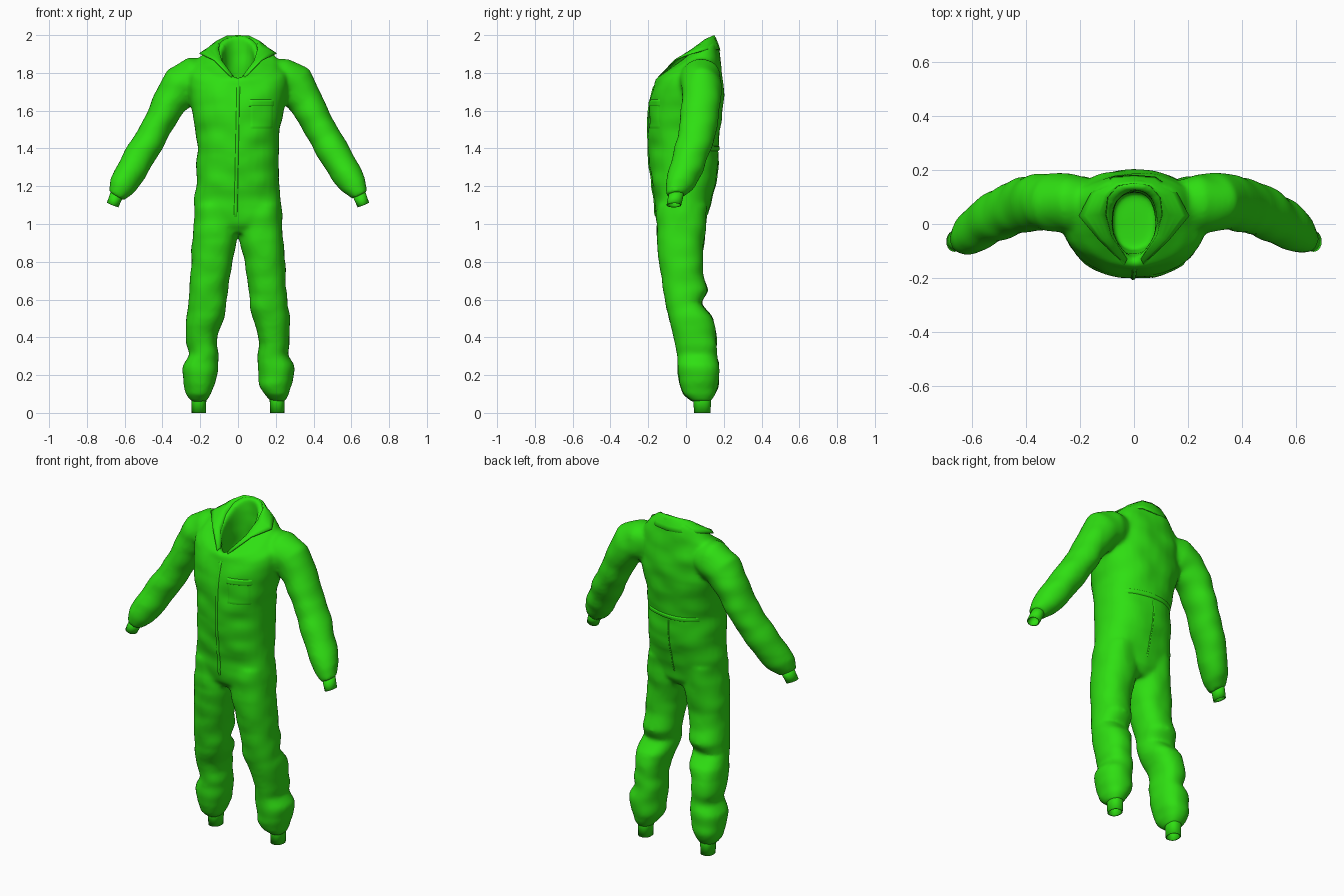
import bpy, bmesh, math
from mathutils import Vector, noise
from mathutils.bvhtree import BVHTree

if "Cube" in bpy.data.objects:
    bpy.data.objects.remove(bpy.data.objects["Cube"])

GREEN = (0.028, 0.74, 0.006, 1)
mat = bpy.data.materials.new("bright green cloth")
mat.use_nodes = True
mat.diffuse_color = GREEN
bsdf = mat.node_tree.nodes["Principled BSDF"]
bsdf.inputs["Base Color"].default_value = GREEN
bsdf.inputs["Roughness"].default_value = 0.8
SEG = 32


def make_object(name, bm, thickness=0):
    bmesh.ops.recalc_face_normals(bm, faces=bm.faces)
    mesh = bpy.data.meshes.new(name)
    bm.to_mesh(mesh)
    bm.free()
    mesh.materials.append(mat)
    for p in mesh.polygons:
        p.use_smooth = True
    obj = bpy.data.objects.new(name, mesh)
    bpy.context.collection.objects.link(obj)
    if thickness:
        mod = obj.modifiers.new("cloth thickness", "SOLIDIFY")
        mod.thickness = thickness
    return obj


def loft(bm, rings, closed=True, caps=True, mirror=False):
    """Skin a list of point rows; optionally mirrored across x."""
    for s in ((1, -1) if mirror else (1,)):
        rows = [[bm.verts.new((s * p[0], p[1], p[2])) for p in r] for r in rings]
        n = len(rows[0])
        for a, b in zip(rows, rows[1:]):
            for i in range(n if closed else n - 1):
                j = (i + 1) % n
                bm.faces.new((a[i], a[j], b[j], b[i]))
        if caps:
            bm.faces.new(rows[0])
            bm.faces.new(rows[-1])


def torso_ring(z, half, front, back, tilt=0, pinch=0):
    pts = []
    for i in range(SEG):
        t = math.tau * i / SEG
        c, s = math.cos(t), math.sin(t)
        c = math.copysign(abs(c) ** 0.85, c) * (1 - pinch * max(0, -s) ** 1.5)
        s = math.copysign(abs(s) ** 0.9, s)
        pts.append((half * c, (front + back) / 2 + s * (back - front) / 2, z + tilt * s))
    return pts


def limb_rings(stations):
    """Oval rings square to a path of (x, y, z, radius in x-z, radius in y)."""
    rings = []
    for k, (x, y, z, a, b) in enumerate(stations):
        p0, p1 = stations[max(k - 1, 0)], stations[min(k + 1, len(stations) - 1)]
        d = Vector((p1[0] - p0[0], 0, p1[2] - p0[2])).normalized()
        side = Vector((-d.z, 0, d.x))
        rings.append([Vector((x, y, z)) + side * a * math.cos(t) + Vector((0, b * math.sin(t), 0))
                      for t in (math.tau * i / SEG for i in range(SEG))])
    return rings


def leg_ring(z, inner, outer, front, back):
    return [(x + (inner + outer) / 2, y, zz)
            for x, y, zz in torso_ring(z, (outer - inner) / 2, front, back)]


# Torso, running over the neckline into a hollow collar opening
bm = bmesh.new()
loft(bm, [torso_ring(*r) for r in (
    (0.95, 0.19, -0.12, 0.07), (1.0, 0.235, -0.152, 0.1), (1.13, 0.228, -0.167, 0.13),
    (1.24, 0.218, -0.182, 0.162), (1.4, 0.213, -0.196, 0.168), (1.5, 0.222, -0.2, 0.18),
    (1.6, 0.242, -0.195, 0.195), (1.67, 0.258, -0.186, 0.197), (1.74, 0.265, -0.174, 0.193, 0.03),
    (1.815, 0.25, -0.163, 0.178, 0.075), (1.865, 0.195, -0.157, 0.165, 0.1),
    (1.885, 0.11, -0.152, 0.152, 0.115, 0.6), (1.88, 0.088, -0.132, 0.125, 0.115, 0.6),
    (1.78, 0.085, -0.11, 0.125, 0.06), (1.6, 0.085, -0.1, 0.12))])

# Legs with baggy knees and shins
loft(bm, [leg_ring(*r) for r in (
    (1.1, 0.01, 0.222, -0.15, 0.11), (0.95, 0.002, 0.238, -0.155, 0.1),
    (0.82, 0.03, 0.245, -0.143, 0.085), (0.74, 0.045, 0.25, -0.13, 0.09),
    (0.65, 0.055, 0.256, -0.117, 0.112), (0.58, 0.062, 0.258, -0.108, 0.08),
    (0.51, 0.075, 0.272, -0.095, 0.14), (0.43, 0.105, 0.275, -0.07, 0.158),
    (0.36, 0.113, 0.27, -0.05, 0.165), (0.31, 0.102, 0.262, -0.048, 0.16),
    (0.25, 0.106, 0.292, -0.042, 0.172), (0.15, 0.118, 0.286, -0.036, 0.172),
    (0.1, 0.14, 0.27, -0.015, 0.155), (0.065, 0.165, 0.245, 0.03, 0.13))], mirror=True)

# Sleeves
loft(bm, limb_rings((
    (0.17, 0.075, 1.775, 0.1, 0.09), (0.23, 0.078, 1.768, 0.115, 0.108),
    (0.3, 0.08, 1.735, 0.108, 0.106), (0.36, 0.08, 1.645, 0.09, 0.102),
    (0.41, 0.07, 1.55, 0.084, 0.1), (0.46, 0.055, 1.46, 0.08, 0.098),
    (0.51, 0.03, 1.375, 0.083, 0.095), (0.565, -0.002, 1.28, 0.08, 0.09),
    (0.615, -0.033, 1.205, 0.07, 0.076), (0.645, -0.055, 1.15, 0.045, 0.05))), mirror=True)
body = make_object("coverall_body", bm)

# Fuse the cloth into one skin, then bake it
remesh = body.modifiers.new("fuse", "REMESH")
remesh.mode = "VOXEL"
remesh.voxel_size = 0.011
smooth = body.modifiers.new("soften", "SMOOTH")
smooth.factor = 0.5
smooth.iterations = 10
deps = bpy.context.evaluated_depsgraph_get()
baked = bpy.data.meshes.new_from_object(body.evaluated_get(deps))
body.modifiers.clear()
body.data = baked
if not baked.materials:
    baked.materials.append(mat)

# Gentle cloth folds
normals = [v.normal.copy() for v in baked.vertices]
for v, n in zip(baked.vertices, normals):
    p = v.co
    fold = noise.noise(Vector((p.x * 8, p.y * 6, p.z * 11)))
    v.co = p + n * (0.009 * fold + 0.002)
for p in baked.polygons:
    p.use_smooth = True
baked.update()
tree = BVHTree.FromPolygons([v.co for v in baked.vertices], [p.vertices for p in baked.polygons])


def drape(name, corner_low, corner_high, facing, lean=0, nx=8, nz=24, lift=0.005):
    """Lay a thin cloth panel on the front (-1) or back (1) of the body."""
    grid = bmesh.new()
    rows = []
    for k in range(nz + 1):
        v, row = k / nz, []
        z = corner_low[1] + (corner_high[1] - corner_low[1]) * v
        for i in range(nx + 1):
            u = i / nx
            x = corner_low[0] + (corner_high[0] - corner_low[0]) * u + lean * (1 - v)
            hit = tree.ray_cast(Vector((x, facing, z)), Vector((0, -facing, 0)))[0]
            edge = i in (0, nx) or k in (0, nz)
            y = hit.y if hit else 0
            row.append((x, y + facing * (-0.003 if edge else lift), z))
        rows.append(row)
    loft(grid, rows, closed=False, caps=False)
    return make_object(name, grid)


# Zip placket, pocket flaps and back seams
drape("zip_placket", (-0.008, 1.03), (0.012, 1.74), -1, lean=-0.015, nx=4, nz=40, lift=0.006)
drape("left_chest_pocket", (0.06, 1.5), (0.19, 1.65), -1, nx=12, nz=14, lift=0.003)
drape("left_pocket_flap", (0.055, 1.62), (0.195, 1.66), -1, nx=12, nz=6, lift=0.007)
drape("back_waist_fold", (-0.17, 1.385), (0.17, 1.415), 1, nx=24, nz=5, lift=0.006)
drape("back_centre_seam", (-0.006, 1.04), (0.006, 1.39), 1, nx=3, nz=24, lift=0.004)

# Pointed collar folded over the neckline
fold_line = ((0, 0.15, 2.0), (0.06, 0.142, 1.997), (0.098, 0.1, 1.978),
             (0.105, 0.035, 1.93), (0.083, -0.045, 1.862), (0.025, -0.13, 1.785))
hem_line = ((0, 0.182, 1.92), (0.08, 0.175, 1.925), (0.16, 0.115, 1.925),
            (0.205, 0.03, 1.905), (0.13, -0.06, 1.87), (0.035, -0.15, 1.775))
stand_line = [(x * 0.93, y * 0.95, z - 0.07) for x, y, z in fold_line]
bm = bmesh.new()
rows = [stand_line, fold_line]
for f in (0.25, 0.5, 0.75, 1):
    rows.append([Vector(a).lerp(Vector(b), f) + Vector((0, 0, 0.03 * f * (1 - f)))
                 for a, b in zip(fold_line, hem_line)])
loft(bm, rows, closed=False, caps=False, mirror=True)
bmesh.ops.remove_doubles(bm, verts=bm.verts, dist=0.0005)
make_object("collar", bm, 0.006)

# Open knitted cuffs at wrists and ankles
bm = bmesh.new()
loft(bm, limb_rings(((0.638, -0.05, 1.165, 0.036, 0.04), (0.652, -0.058, 1.13, 0.034, 0.04),
                     (0.664, -0.064, 1.1, 0.033, 0.039))), caps=False, mirror=True)
make_object("wrist_cuffs", bm, 0.006)
bm = bmesh.new()
loft(bm, [leg_ring(*r) for r in ((0.11, 0.16, 0.25, 0.035, 0.135), (0.06, 0.168, 0.246, 0.04, 0.132),
                                 (0.0, 0.17, 0.245, 0.042, 0.13))], caps=False, mirror=True)
make_object("ankle_cuffs", bm, 0.006)
